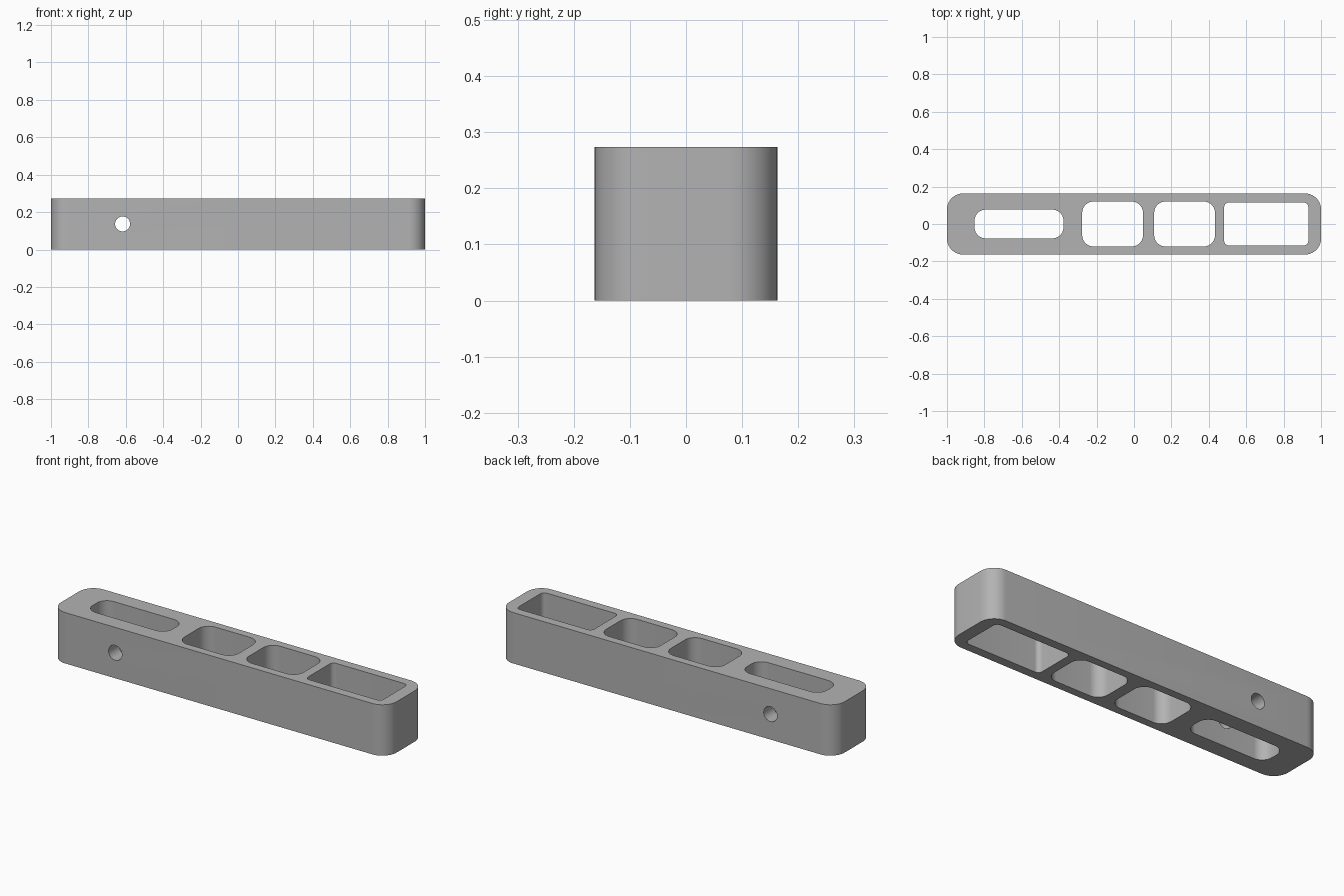
import bpy
import bmesh
from math import cos, sin, pi
from mathutils import Matrix

HEIGHT = 0.274

cube = bpy.data.objects.get("Cube")
if cube:
    bpy.data.objects.remove(cube, do_unlink=True)

grey = bpy.data.materials.new("plain grey")
grey.use_nodes = True
colour = (0.45, 0.45, 0.45, 1)
grey.diffuse_color = colour
grey.node_tree.nodes["Principled BSDF"].inputs["Base Color"].default_value = colour


def make_object(name, bm):
    bmesh.ops.recalc_face_normals(bm, faces=bm.faces)
    mesh = bpy.data.meshes.new(name)
    bm.to_mesh(mesh)
    bm.free()
    mesh.materials.append(grey)
    obj = bpy.data.objects.new(name, mesh)
    bpy.context.collection.objects.link(obj)
    return obj


def rounded_block(name, x0, x1, half_y, radius, z0, z1, steps=10):
    """Upright block whose outline is a rectangle with rounded corners."""
    bm = bmesh.new()
    verts = []
    corners = [(x1 - radius, 1), (x0 + radius, 1), (x0 + radius, -1), (x1 - radius, -1)]
    for i, (cx, side) in enumerate(corners):
        cy = side * (half_y - radius)
        for s in range(steps + 1):
            a = (i + s / steps) * pi / 2
            verts.append(bm.verts.new((cx + radius * cos(a), cy + radius * sin(a), z0)))
    base = bm.faces.new(verts)
    top = bmesh.ops.extrude_face_region(bm, geom=[base], use_keep_orig=True)
    moved = [g for g in top["geom"] if isinstance(g, bmesh.types.BMVert)]
    bmesh.ops.translate(bm, verts=moved, vec=(0, 0, z1 - z0))
    return make_object(name, bm)


# Main bar
bar = rounded_block("slotted_bar", -1, 1, 0.163, 0.085, 0, HEIGHT)

# Four pockets through the full height: x start, x end, half width, corner radius
pockets = [
    (-0.853, -0.377, 0.077, 0.06),
    (-0.277, 0.048, 0.12, 0.06),
    (0.108, 0.433, 0.12, 0.06),
    (0.482, 0.932, 0.115, 0.025),
]
cutters = [rounded_block(f"pocket_cutter_{i}", *p, -0.1, HEIGHT + 0.1)
           for i, p in enumerate(pockets)]

# Round cross hole from front to back
bm = bmesh.new()
bmesh.ops.create_cone(bm, cap_ends=True, segments=32, radius1=0.04, radius2=0.04, depth=0.6,
                      matrix=Matrix.Translation((-0.617, 0, HEIGHT / 2))
                      @ Matrix.Rotation(pi / 2, 4, "X"))
cutters.append(make_object("cross_hole_cutter", bm))

# Cut everything out of the bar
bpy.ops.object.select_all(action="DESELECT")
bpy.context.view_layer.objects.active = bar
bar.select_set(True)
for cutter in cutters:
    cutter.hide_render = True
    cut = bar.modifiers.new("cut", "BOOLEAN")
    cut.operation = "DIFFERENCE"
    cut.solver = "EXACT"
    cut.object = cutter
    bpy.ops.object.modifier_apply(modifier=cut.name)
    bpy.data.objects.remove(cutter, do_unlink=True)

bpy.ops.object.shade_smooth_by_angle(angle=pi / 6)
